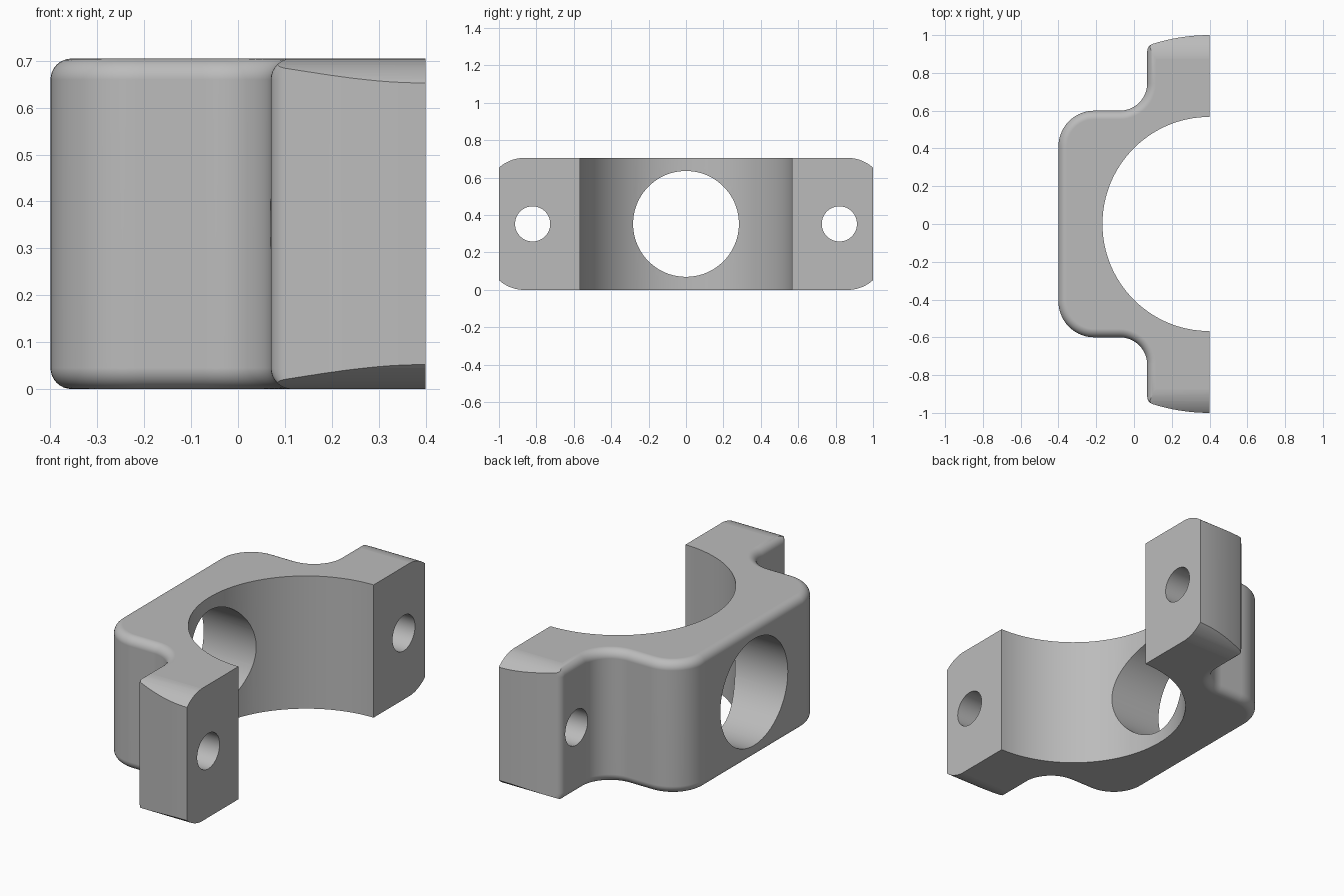
import bpy, bmesh
from math import sin, cos, pi, sqrt, atan2, radians
from mathutils import Matrix

if "Cube" in bpy.data.objects:
    bpy.data.objects.remove(bpy.data.objects["Cube"])

HEIGHT, MID = 0.705, 0.3525
FACE = 0.4          # x of the flat split face and of the bore axis
FILLET = 0.045      # rounding of the outer top and bottom edges
LUG = 0.07          # x of the lug seats


def arc(cx, cy, r, start, end, n):
    return [(cx + r * cos(start + (end - start) * i / n),
             cy + r * sin(start + (end - start) * i / n)) for i in range(n + 1)]


def outline(inset):
    """Plan outline of the cap, with the outer wall moved inwards by inset."""
    half = arc(-0.21, 0.41, 0.19 - inset, pi, pi / 2, 14)
    half += arc(-0.075, 0.745, 0.145 + inset, -pi / 2, 0, 14)
    r = max(0.04 - inset, 0.004)
    cx = LUG + inset + r
    cy = sqrt((1 - r) ** 2 - (FACE - cx) ** 2)
    turn = atan2(cy, cx - FACE)
    half += arc(cx, cy, r, pi, turn, 6)
    half += arc(FACE, 0, 1, turn, pi / 2, 12)[1:]
    return half + [(x, -y) for x, y in reversed(half)]


def loft(name, rings):
    """Solid skinned through rings of equal length, with closed ends."""
    bm = bmesh.new()
    loops = [[bm.verts.new(p) for p in ring] for ring in rings]
    for a, b in zip(loops, loops[1:]):
        for i in range(len(a)):
            j = (i + 1) % len(a)
            bm.faces.new((a[i], a[j], b[j], b[i]))
    bm.faces.new(loops[0])
    bm.faces.new(loops[-1])
    bmesh.ops.recalc_face_normals(bm, faces=bm.faces)
    return finish(name, bm)


def finish(name, bm):
    mesh = bpy.data.meshes.new(name)
    bm.to_mesh(mesh)
    bm.free()
    obj = bpy.data.objects.new(name, mesh)
    bpy.context.collection.objects.link(obj)
    return obj


def cylinder(name, r, x0, x1, y=0, sides=64):
    """Cylinder along x at mid height."""
    bm = bmesh.new()
    place = Matrix.Translation(((x0 + x1) / 2, y, MID)) @ Matrix.Rotation(pi / 2, 4, 'Y')
    bmesh.ops.create_cone(bm, cap_ends=True, segments=sides, radius1=r,
                          radius2=r, depth=x1 - x0, matrix=place)
    return finish(name, bm)


# Cap body with rounded outer edges
steps = [i * pi / 16 for i in range(9)]
levels = [(FILLET * (1 - sin(a)), FILLET * (1 - cos(a))) for a in reversed(steps)]
levels = [(FILLET * (1 - sin(a)), FILLET * (1 - cos(a))) for a in steps]
levels += [(d, HEIGHT - z) for d, z in reversed(levels)]
cap = loft("bearing_cap", [[(x, y, z) for x, y in outline(d)] for d, z in levels])

# Bar that rounds the top and bottom of the lug ends
EPS = 0.0003
quarter = arc(0.865, HEIGHT + EPS - 0.2, 0.2, pi / 2, radians(40), 14)
right = quarter + [(y, HEIGHT - z) for y, z in reversed(quarter)]
section = right + [(-y, z) for y, z in reversed(right)]
end_bar = loft("lug_end_bar", [[(x, y, z) for y, z in section] for x in (-0.6, 0.6)])

# Shaft bore, port through the back wall, and bolt holes
bore = loft("shaft_bore", [[(x, y, z) for x, y in arc(FACE, 0, 0.567, 0, 2 * pi, 128)[:-1]]
                           for z in (-0.1, HEIGHT + 0.1)])
cutters = [(end_bar, 'INTERSECT'), (bore, 'DIFFERENCE'),
           (cylinder("port_cutter", 0.283, -0.6, 0.2, sides=96), 'DIFFERENCE')]
for side in (-1, 1):
    cutters.append((cylinder("bolt_hole_cutter", 0.094, LUG - 0.001, 0.6, side * 0.82),
                    'DIFFERENCE'))

bpy.ops.object.select_all(action='DESELECT')
bpy.context.view_layer.objects.active = cap
cap.select_set(True)
for cutter, operation in cutters:
    mod = cap.modifiers.new("cut", 'BOOLEAN')
    mod.operation, mod.solver, mod.object = operation, 'EXACT', cutter
    bpy.ops.object.modifier_apply(modifier=mod.name)
    bpy.data.objects.remove(cutter)

# Plain grey metal
grey = bpy.data.materials.new("plain_grey")
grey.use_nodes = True
color = (0.5, 0.5, 0.5, 1)
grey.diffuse_color = color
grey.node_tree.nodes["Principled BSDF"].inputs["Base Color"].default_value = color
cap.data.materials.clear()
cap.data.materials.append(grey)

# Smooth curves, crisp machined edges
bpy.ops.object.shade_smooth_by_angle(angle=radians(25))
weighted = cap.modifiers.new("flat_face_normals", 'WEIGHTED_NORMAL')
weighted.keep_sharp = True
